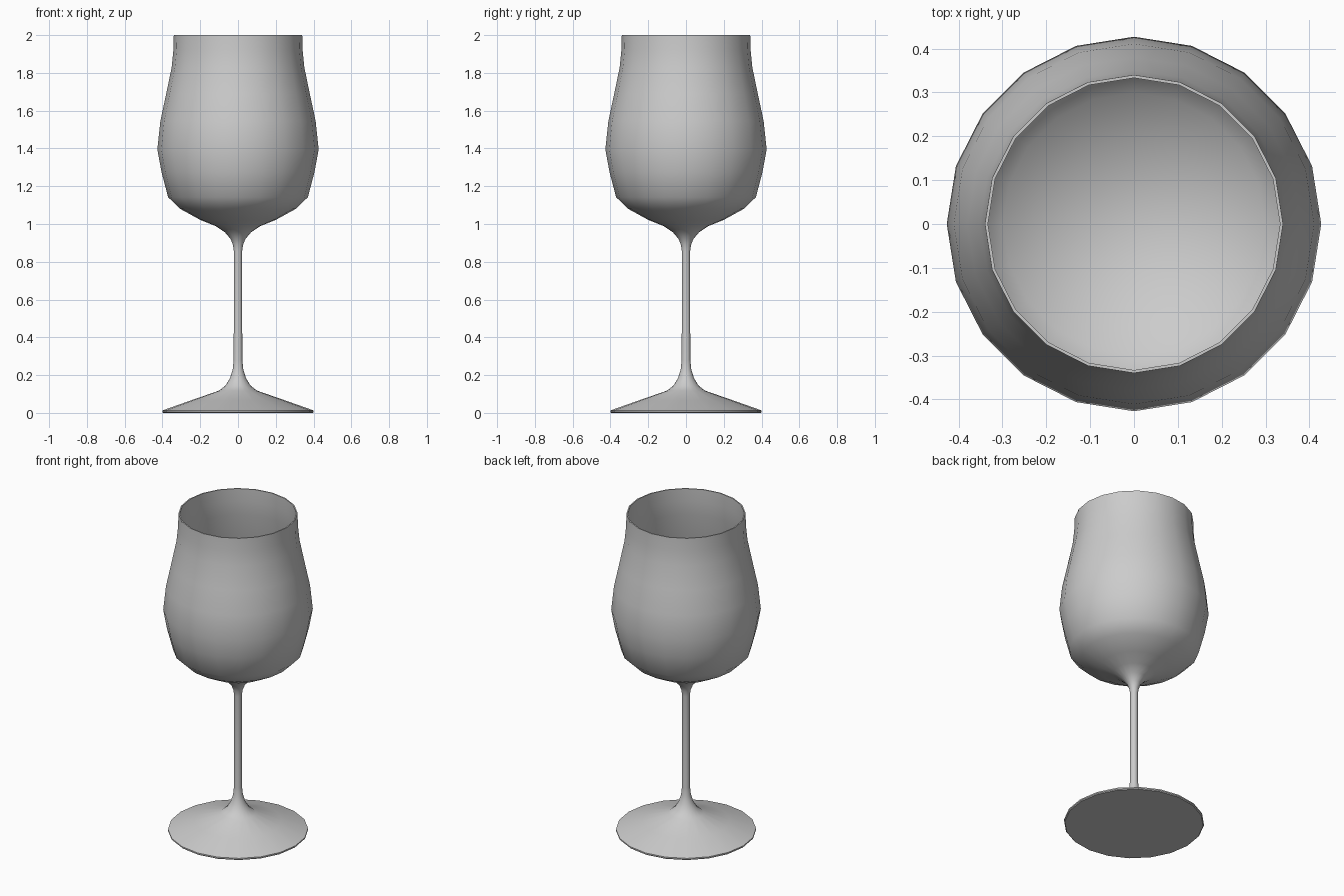
import bpy, bmesh, math

if "Cube" in bpy.data.objects:
    bpy.data.objects.remove(bpy.data.objects["Cube"])

SIDES = 20

# Outer contour from foot to rim, as (radius, height)
foot_and_stem = [(0, 0), (0.395, 0), (0.4, 0.005), (0.4, 0.013), (0.25, 0.066),
                 (0.1, 0.118), (0.066, 0.145), (0.042, 0.185), (0.028, 0.23),
                 (0.023, 0.28), (0.022, 0.56), (0.022, 0.855), (0.027, 0.89),
                 (0.04, 0.922), (0.07, 0.957), (0.12, 0.99)]
bowl = [(0.2, 1.022), (0.306, 1.08), (0.37, 1.142), (0.405, 1.275),
        (0.427, 1.395), (0.411, 1.545), (0.38, 1.69), (0.351, 1.83),
        (0.342, 1.92), (0.34, 2.0)]
# Thin inner wall running back down to the bowl floor
wall = 0.007
inner = [(r - wall, z + (0 if z > 1.2 else 0.008)) for r, z in reversed(bowl)]
inner += [(0.11, 1.003), (0, 0.985)]


def lathe(name, profile):
    """Revolve a profile around z; zero radii become poles."""
    bm = bmesh.new()
    rings = []
    for r, z in profile:
        n = SIDES if r > 0 else 1
        rings.append([bm.verts.new((r * math.cos(2 * math.pi * i / SIDES),
                                    r * math.sin(2 * math.pi * i / SIDES), z))
                      for i in range(n)])
    for a, b in zip(rings, rings[1:]):
        for i in range(SIDES):
            j = (i + 1) % SIDES
            corners = [a[i % len(a)], a[j % len(a)], b[j % len(b)], b[i % len(b)]]
            bm.faces.new(list(dict.fromkeys(corners)))
    bmesh.ops.recalc_face_normals(bm, faces=bm.faces)
    mesh = bpy.data.meshes.new(name)
    bm.to_mesh(mesh)
    bm.free()
    obj = bpy.data.objects.new(name, mesh)
    bpy.context.collection.objects.link(obj)
    bpy.context.view_layer.objects.active = obj
    obj.select_set(True)
    bpy.ops.object.shade_smooth_by_angle(angle=math.radians(40))
    return obj


# Wine glass: foot, stem and hollow bowl as one turned surface
lathe("wine_glass", foot_and_stem + bowl + inner)
